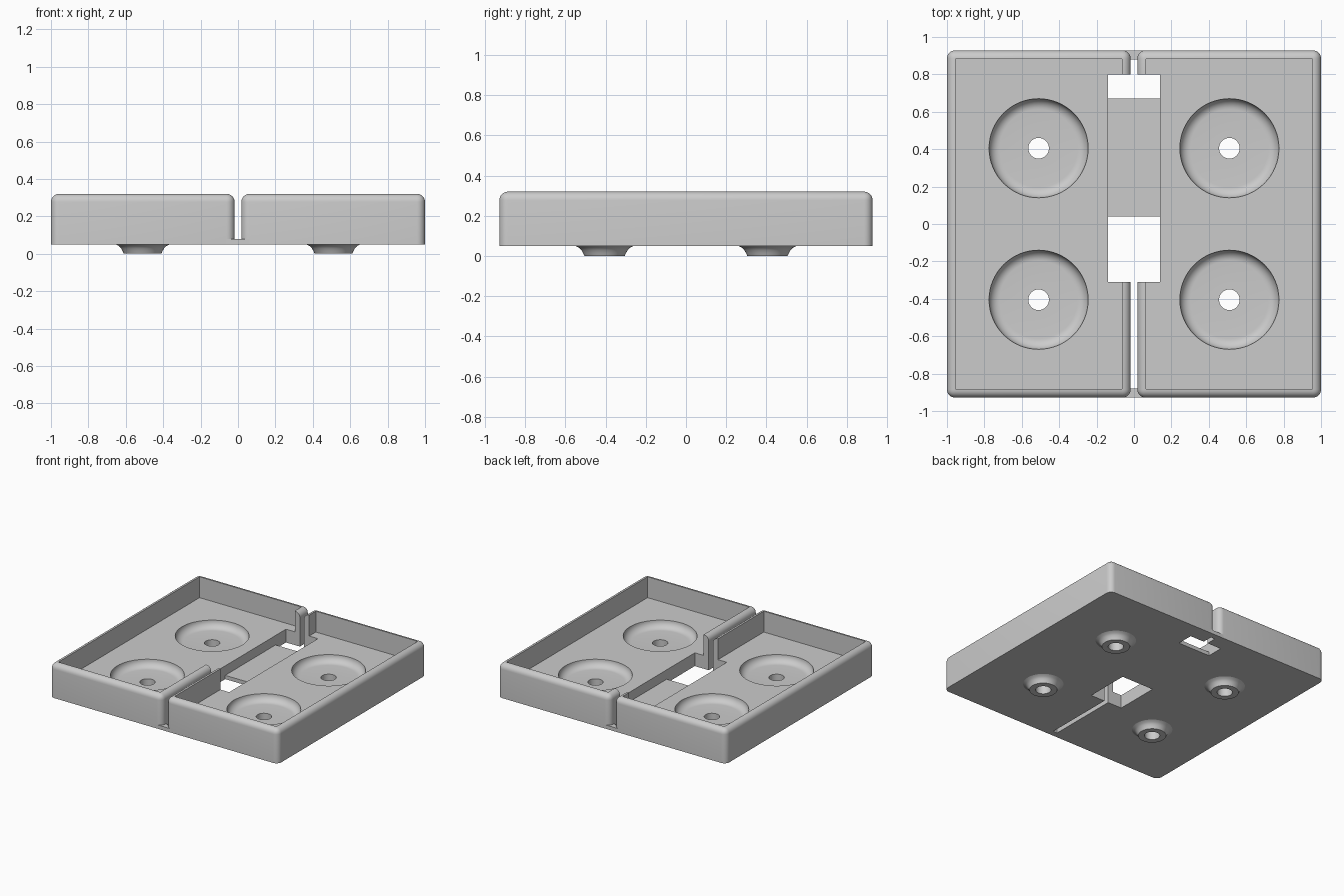
import bpy, bmesh, math
from mathutils import Matrix

if "Cube" in bpy.data.objects:
    bpy.data.objects.remove(bpy.data.objects["Cube"], do_unlink=True)

grey = bpy.data.materials.new("plain grey")
grey.use_nodes = True
COLOUR = (0.6, 0.6, 0.6, 1)
grey.diffuse_color = COLOUR
grey.node_tree.nodes["Principled BSDF"].inputs["Base Color"].default_value = COLOUR

DEPTH, BASE, FLOOR, TOP = 0.928, 0.05, 0.155, 0.32
GAP, WALL, HOLE = 0.018, 0.045, 0.055
CUP_X, CUP_Y = 0.51, 0.405


def add_object(name, bm):
    bmesh.ops.recalc_face_normals(bm, faces=bm.faces)
    mesh = bpy.data.meshes.new(name)
    bm.to_mesh(mesh)
    bm.free()
    mesh.materials.append(grey)
    ob = bpy.data.objects.new(name, mesh)
    bpy.context.collection.objects.link(ob)
    return ob


def box(name, low, high, rounding=0):
    bm = bmesh.new()
    bmesh.ops.create_cube(bm, size=1)
    for v in bm.verts:
        v.co = [high[i] if v.co[i] > 0 else low[i] for i in range(3)]
    if rounding:
        # round everything but the bottom rim
        edges = [e for e in bm.edges if max(v.co.z for v in e.verts) > low[2] + 0.01]
        bmesh.ops.bevel(bm, geom=edges, offset=rounding, segments=6,
                        profile=0.5, affect='EDGES')
    return add_object(name, bm)


def lathe(name, profile, x, y):
    bm = bmesh.new()
    verts = [bm.verts.new((r, 0, z)) for r, z in profile]
    edges = [bm.edges.new(pair) for pair in zip(verts, verts[1:])]
    bmesh.ops.spin(bm, geom=verts + edges, cent=(0, 0, 0), axis=(0, 0, 1),
                   angle=math.tau, steps=64)
    bmesh.ops.remove_doubles(bm, verts=bm.verts, dist=0.0001)
    bm.transform(Matrix.Translation((x, y, 0)))
    return add_object(name, bm)


def smooth(ob):
    bpy.ops.object.select_all(action='DESELECT')
    ob.select_set(True)
    bpy.context.view_layer.objects.active = ob
    bpy.ops.object.shade_smooth_by_angle(angle=math.radians(35))


def carve(ob, cutters):
    for cutter in cutters:
        mod = ob.modifiers.new("cut", 'BOOLEAN')
        mod.operation, mod.solver, mod.object = 'DIFFERENCE', 'EXACT', cutter
    graph = bpy.context.evaluated_depsgraph_get()
    mesh = bpy.data.meshes.new_from_object(ob.evaluated_get(graph))
    ob.modifiers.clear()
    ob.data = mesh
    for cutter in cutters:
        bpy.data.objects.remove(cutter, do_unlink=True)


# Round recess with a filleted bottom and a through hole
DISH, FILLET, DISH_Z = 0.265, 0.057, 0.098
arc = [(DISH - FILLET + FILLET * math.sin(a), DISH_Z + FILLET * (1 - math.cos(a)))
       for a in (math.pi / 2 * i / 8 for i in range(9))]
dish = [(0, 0), (HOLE, 0), (HOLE, DISH_Z)] + arc + [(DISH, TOP), (0, TOP)]

# Flared hollow foot under each recess
foot = [(HOLE, BASE), (HOLE, 0), (0.1, 0), (0.107, 0.015),
        (0.115, 0.029), (0.126, 0.041), (0.145, BASE)]

for side, label in ((1, "left"), (-1, "right")):
    def sided_box(name, x0, x1, y0, y1, z0, z1, rounding=0):
        xs = sorted((side * x0, side * x1))
        return box(name, (xs[0], y0, z0), (xs[1], y1, z1), rounding)

    tray = sided_box(label + "_tray", GAP, 1, -DEPTH, DEPTH, BASE, TOP, 0.043)
    cutters = [
        sided_box("pocket", GAP + WALL, 1 - WALL, WALL - DEPTH, DEPTH - WALL, FLOOR, 1),
        sided_box("channel", -0.1, 0.14, -0.31, 0.8, -0.5, 1.1),
    ]
    for y, end in ((-CUP_Y, "front"), (CUP_Y, "back")):
        cutters.append(lathe("dish", dish, side * CUP_X, y))
        smooth(lathe(f"{label}_{end}_foot", foot, side * CUP_X, y))
    carve(tray, cutters)
    smooth(tray)

# Thin plates joining the two trays
box("centre_plate", (-0.14, 0.04, BASE), (0.14, 0.67, 0.08))
for s, end in ((-1, "front"), (1, "back")):
    ys = sorted((s * DEPTH, s * 0.88))
    box(end + "_bridge", (-0.062, ys[0], BASE), (0.062, ys[1], 0.08))
